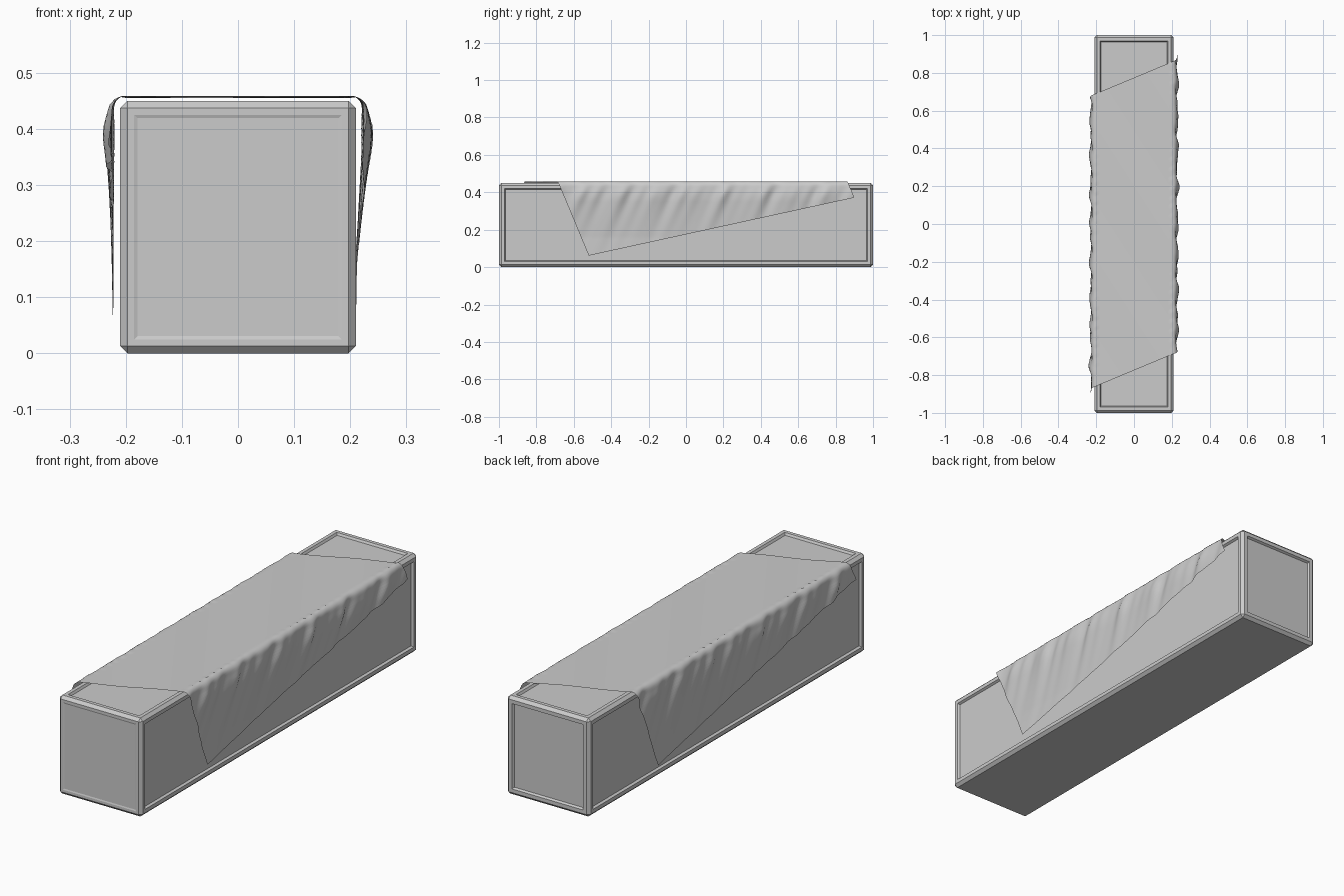
import bpy, bmesh
from math import sin, cos, pi, exp
from mathutils import Vector

if "Cube" in bpy.data.objects:
    bpy.data.objects.remove(bpy.data.objects["Cube"])

grey = bpy.data.materials.new("plain grey")
grey.use_nodes = True
colour = (0.6, 0.6, 0.6, 1)
grey.diffuse_color = colour
grey.node_tree.nodes["Principled BSDF"].inputs["Base Color"].default_value = colour


def add_object(name, bm):
    mesh = bpy.data.meshes.new(name)
    bm.to_mesh(mesh)
    bm.free()
    mesh.materials.append(grey)
    obj = bpy.data.objects.new(name, mesh)
    bpy.context.collection.objects.link(obj)
    return obj


# Chest: chamfered box with sunken panels on all faces but the bottom
HALF_X, HEIGHT, CHAMFER = 0.21, 0.45, 0.013
bm = bmesh.new()
bmesh.ops.create_cube(bm, size=1)
bmesh.ops.scale(bm, vec=(2 * HALF_X, 2, HEIGHT), verts=bm.verts)
bmesh.ops.translate(bm, vec=(0, 0, HEIGHT / 2), verts=bm.verts)
bmesh.ops.bevel(bm, geom=bm.edges[:], offset=CHAMFER, segments=1,
                affect='EDGES', profile=0.5)
bm.normal_update()
walls = [f for f in bm.faces if max(abs(c) for c in f.normal) > 0.99
         and f.normal.z > -0.5]
for wall in walls:
    front = wall.normal.y < -0.5
    margin, depth = (0.017, 0.002) if front else (0.024, 0.01)
    bmesh.ops.inset_individual(bm, faces=[wall], thickness=margin)
    bmesh.ops.inset_individual(bm, faces=[wall], thickness=0.008, depth=-depth)
add_object("chest", bm)

# Cloth: a skewed sheet laid over the top and hanging down both long sides
LENGTH_STEPS, WIDTH_STEPS = 150, 90
FLAT, RADIUS, TOP = 0.2, 0.022, 0.459
near_corner = Vector((0.30, 0.90))
low_corner = Vector((0.61, -0.52))
along = (near_corner - low_corner) / 2
across = (near_corner + low_corner) / 2


def folds(v, drop, side):
    """Slanted folds that fan out from the top edge."""
    w = v * side + 0.45 * drop
    return (0.5 * sin(34 * w) + 0.3 * sin(57 * w + 1.3)
            + 0.2 * sin(83 * w + 0.4 + side))


def drape(u, v):
    side = 1 if u > 0 else -1
    reach = abs(u) - FLAT
    if reach <= 0:
        return (u, v, TOP - 0.002 + 0.002 * sin(9 * v + 14 * u))
    arc = RADIUS * pi / 2
    if reach < arc:
        angle = reach / RADIUS
        x = FLAT + RADIUS * sin(angle)
        z = TOP - RADIUS + RADIUS * cos(angle)
    else:
        x = FLAT + RADIUS
        z = TOP - RADIUS - (reach - arc)
    drop = TOP - z
    bulge = min(1, reach / 0.07) * exp(-max(0, drop - 0.08) / 0.13)
    x += bulge * (0.008 + 0.011 * folds(v, drop, side))
    if side > 0:
        x -= 0.013 * min(1, max(0, drop - 0.1) / 0.2)
    return (side * x, v, z)


bm = bmesh.new()
rows = []
for i in range(LENGTH_STEPS + 1):
    row = []
    for j in range(WIDTH_STEPS + 1):
        p = along * (2 * i / LENGTH_STEPS - 1) + across * (2 * j / WIDTH_STEPS - 1)
        row.append(bm.verts.new(drape(p.x, p.y)))
    rows.append(row)
for a, b in zip(rows, rows[1:]):
    for j in range(WIDTH_STEPS):
        bm.faces.new((a[j], a[j + 1], b[j + 1], b[j]))
bmesh.ops.recalc_face_normals(bm, faces=bm.faces)
bm.normal_update()
if sum(f.normal.z for f in bm.faces) < 0:
    bmesh.ops.reverse_faces(bm, faces=bm.faces[:])
cloth = add_object("draped_cloth", bm)
for face in cloth.data.polygons:
    face.use_smooth = True
